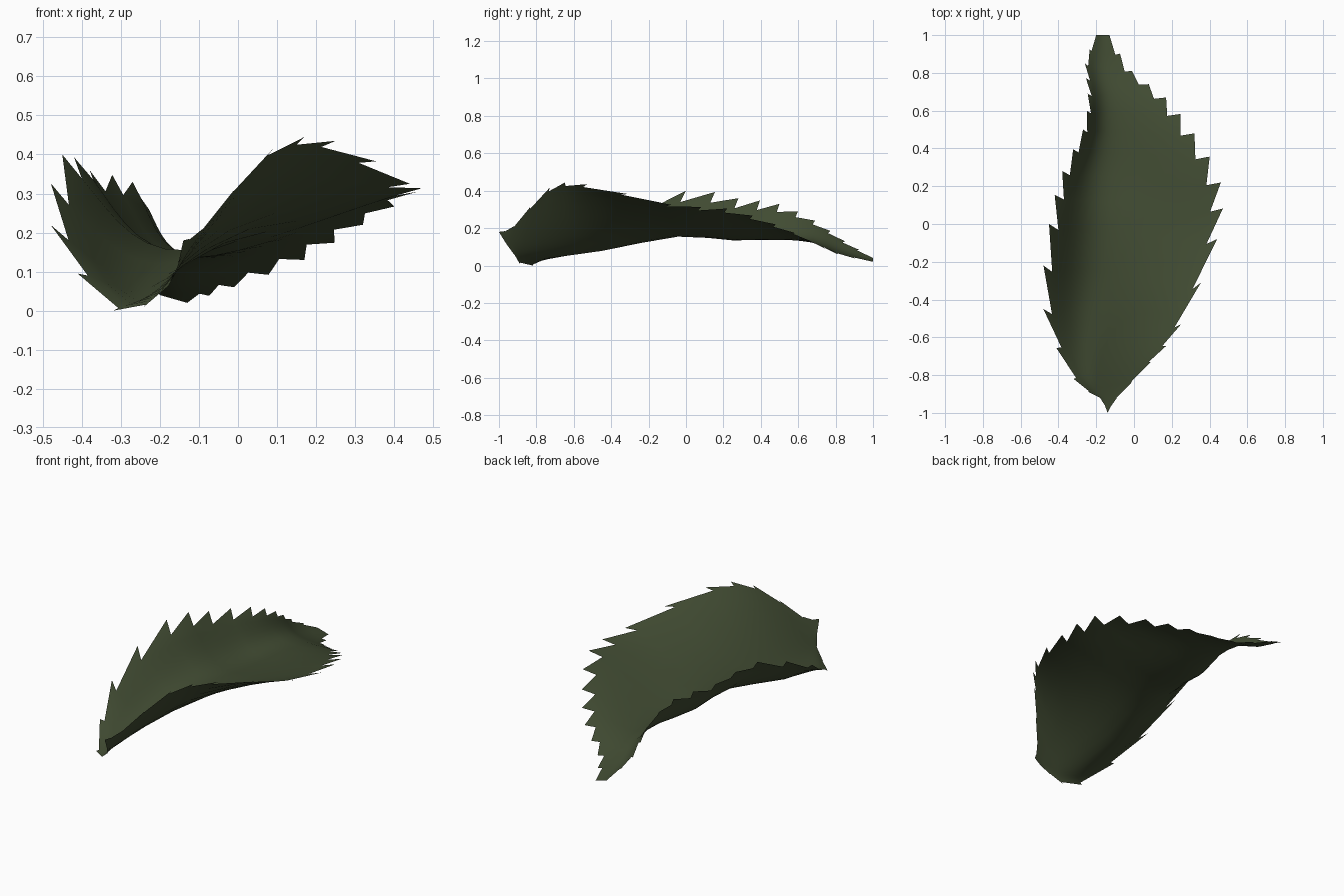
import bpy
import bmesh
from mathutils import Vector

cube = bpy.data.objects.get("Cube")
if cube:
    bpy.data.objects.remove(cube, do_unlink=True)

# Guide lines running from the stem end to the tip of the leaf
left_rim = [(-.14, -1, .18), (-.18, -.92, .06), (-.32, -.82, 0), (-.48, -.45, .22), (-.45, 0, .4),
            (-.38, .28, .36), (-.27, .5, .33), (-.245, .69, .24), (-.26, .85, .13), (-.2, 1, .04)]
midrib = [(-.14, -1, .18), (-.14, -.93, .13), (-.18, -.77, .08), (-.2, -.45, .085), (-.16, -.04, .155),
          (-.14, .25, .135), (-.12, .49, .14), (-.13, .68, .13), (-.17, .83, .075), (-.165, 1, .03)]
right_rim = [(-.14, -1, .18), (-.09, -.92, .21), (.09, -.73, .415), (.25, -.53, .435), (.44, -.08, .325),
             (.46, .22, .305), (.32, .48, .22), (.17, .67, .13), (-.01, .81, .06), (-.13, 1, .02)]


def spline(points, t):
    """Point on a smooth curve through the points, t counted in points."""
    pts = [Vector(p) for p in points]
    pts = [2 * pts[0] - pts[1]] + pts + [2 * pts[-1] - pts[-2]]
    i = min(int(t), len(points) - 2)
    f = t - i
    a, b, c, d = pts[i:i + 4]
    return b + (c - a) * f / 2 + (2 * a - 5 * b + 4 * c - d) * f * f / 2 + (3 * b - a - 3 * c + d) * f ** 3 / 2


ROWS = 2 * (len(midrib) - 1)
COLUMNS = 14
bm = bmesh.new()
grid, tips = [], []

# Blade cross-sections, each stopping short of the rim to leave room for teeth
for r in range(ROWS + 1):
    t = r / 2
    back = .08 if 5 < r < ROWS else 0  # notches sit a little behind the tooth tips
    section = [spline(left_rim, t - back), spline(midrib, t), spline(right_rim, t - back)]
    left_inset = min(.22, .025 * r)
    right_inset = .026 * max(r - 5, 2)
    span = 2 - left_inset - right_inset
    grid.append([bm.verts.new(spline(section, left_inset + span * c / COLUMNS))
                 for c in range(COLUMNS + 1)])
    tips.append((spline(left_rim, t), spline(right_rim, t)))

# Blade faces
for low, high in zip(grid, grid[1:]):
    for c in range(COLUMNS):
        bm.faces.new((low[c], low[c + 1], high[c + 1], high[c]))

# Saw teeth along both rims, leaning towards the tip
for r in range(ROWS):
    left_tip, right_tip = (bm.verts.new(p) for p in tips[r + 1])
    bm.faces.new((grid[r][0], grid[r + 1][0], left_tip))
    bm.faces.new((grid[r][-1], right_tip, grid[r + 1][-1]))

bmesh.ops.remove_doubles(bm, verts=bm.verts[:], dist=.0005)
for face in bm.faces:
    face.smooth = True

mesh = bpy.data.meshes.new("leaf_blade")
bm.to_mesh(mesh)
bm.free()
leaf = bpy.data.objects.new("leaf_blade", mesh)
bpy.context.collection.objects.link(leaf)

# Single dull green
green = bpy.data.materials.new("dull_leaf_green")
green.use_nodes = True
color = (.052, .07, .032, 1)
green.diffuse_color = color
green.node_tree.nodes["Principled BSDF"].inputs["Base Color"].default_value = color
mesh.materials.append(green)
